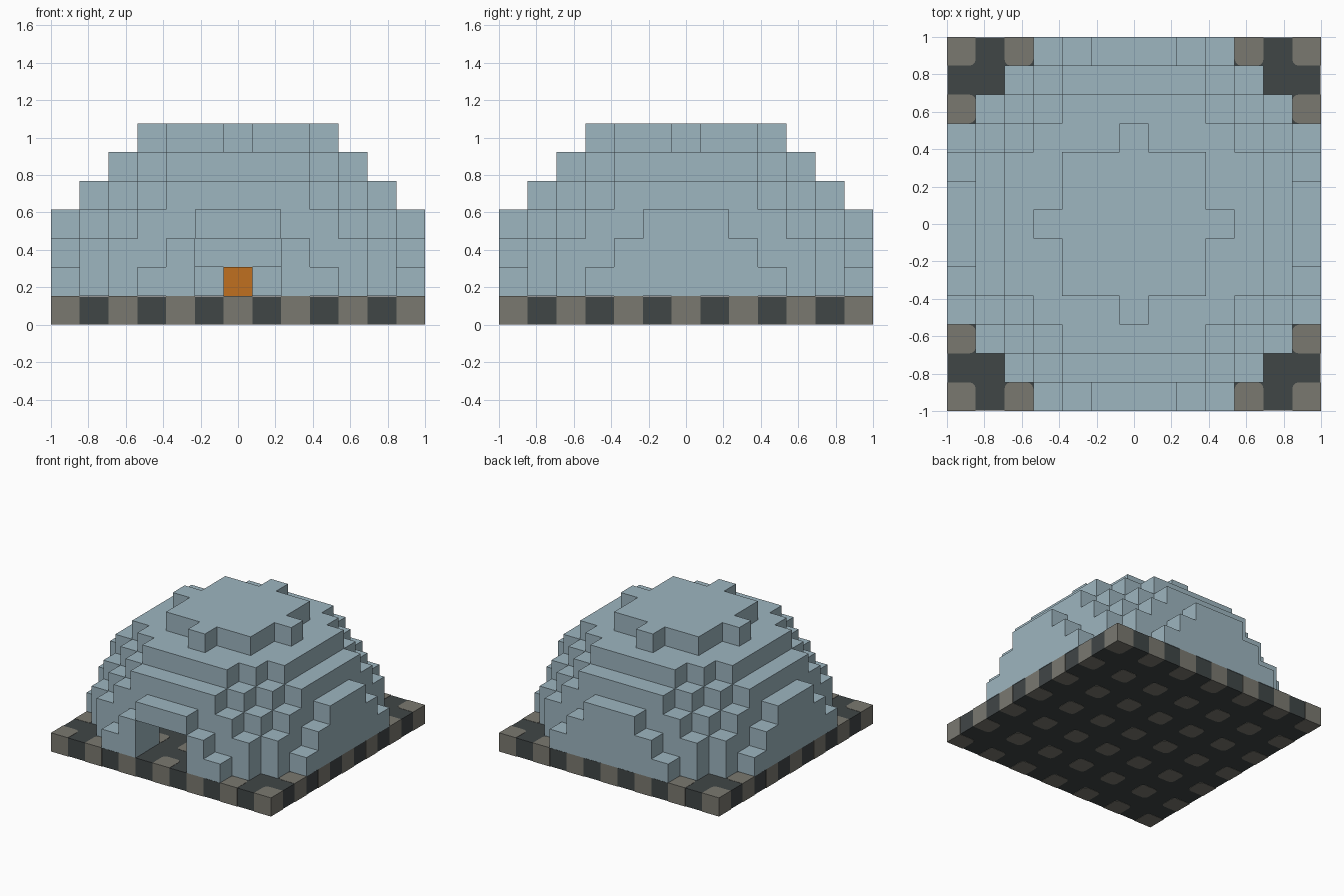
import bpy, bmesh
from mathutils import Vector

if "Cube" in bpy.data.objects:
    bpy.data.objects.remove(bpy.data.objects["Cube"])

U = 2 / 13          # block size
N = range(-6, 7)    # block columns across the base
SKIN = 0.002        # height of inlaid tiles above the slab


def material(name, rgb):
    m = bpy.data.materials.new(name)
    m.use_nodes = True
    color = (*rgb, 1)
    m.diffuse_color = color
    bsdf = m.node_tree.nodes["Principled BSDF"]
    bsdf.inputs["Base Color"].default_value = color
    bsdf.inputs["Roughness"].default_value = 0.9
    return m


def finish(name, bm, mat):
    bmesh.ops.recalc_face_normals(bm, faces=bm.faces)
    mesh = bpy.data.meshes.new(name)
    bm.to_mesh(mesh)
    bm.free()
    mesh.materials.append(mat)
    obj = bpy.data.objects.new(name, mesh)
    bpy.context.collection.objects.link(obj)
    return obj


def add_box(bm, center, size):
    verts = bmesh.ops.create_cube(bm, size=1)["verts"]
    for v in verts:
        v.co = Vector(c + p * s for c, p, s in zip(center, v.co, size))
    return verts


ice = material("pale blue ice", (0.34, 0.465, 0.525))
stone = material("warm grey stone", (0.195, 0.19, 0.163))
slate = material("dark slate", (0.051, 0.061, 0.062))
ember = material("orange fire", (0.53, 0.163, 0.014))

# Dark slab under everything
bm = bmesh.new()
add_box(bm, (0, 0, U / 2), (2 - 2 * SKIN, 2 - 2 * SKIN, U - 2 * SKIN))
finish("base_slab", bm, slate)

# Grey inlaid blocks on every second row and column, rounded inside the slab
bm = bmesh.new()
for i in N[::2]:
    for j in N[::2]:
        add_box(bm, (i * U, j * U, U / 2), (U, U, U))
inner = [e for e in bm.edges
         if abs(e.verts[0].co.z - e.verts[1].co.z) > U / 2
         and max(abs(e.verts[0].co.x), abs(e.verts[0].co.y)) < 0.99]
bmesh.ops.bevel(bm, geom=inner, offset=0.035, segments=3, profile=0.5, affect="EDGES")
finish("base_stones", bm, stone)


# Hollow stepped dome with a doorway in the front
def in_dome(i, j, k):
    dist = i * i + j * j + (k + 0.1) ** 2
    doorway = abs(i) <= 1 and j <= -5 and k <= 2
    return 1 <= k <= 6 and 28 < dist < 46.9 and not doorway


bm = bmesh.new()
for i in N:
    for j in N:
        for k in range(1, 7):
            if not in_dome(i, j, k):
                continue
            center = Vector((i, j, k + 0.5))
            for axis in range(3):
                for sign in (-1, 1):
                    step = [0, 0, 0]
                    step[axis] = sign
                    if in_dome(i + step[0], j + step[1], k + step[2]):
                        continue
                    normal = Vector(step)
                    a = Vector((step[1], step[2], step[0])) / 2
                    b = normal.cross(a)
                    mid = center + normal / 2
                    corners = (mid + a + b, mid - a + b, mid - a - b, mid + a - b)
                    bm.faces.new([bm.verts.new(c * U) for c in corners])
bmesh.ops.remove_doubles(bm, verts=bm.verts, dist=0.001)
finish("ice_dome", bm, ice)

# Fire block in the middle of the floor
bm = bmesh.new()
add_box(bm, (0, 0, 1.5 * U), (U, U, U))
finish("fire", bm, ember)
